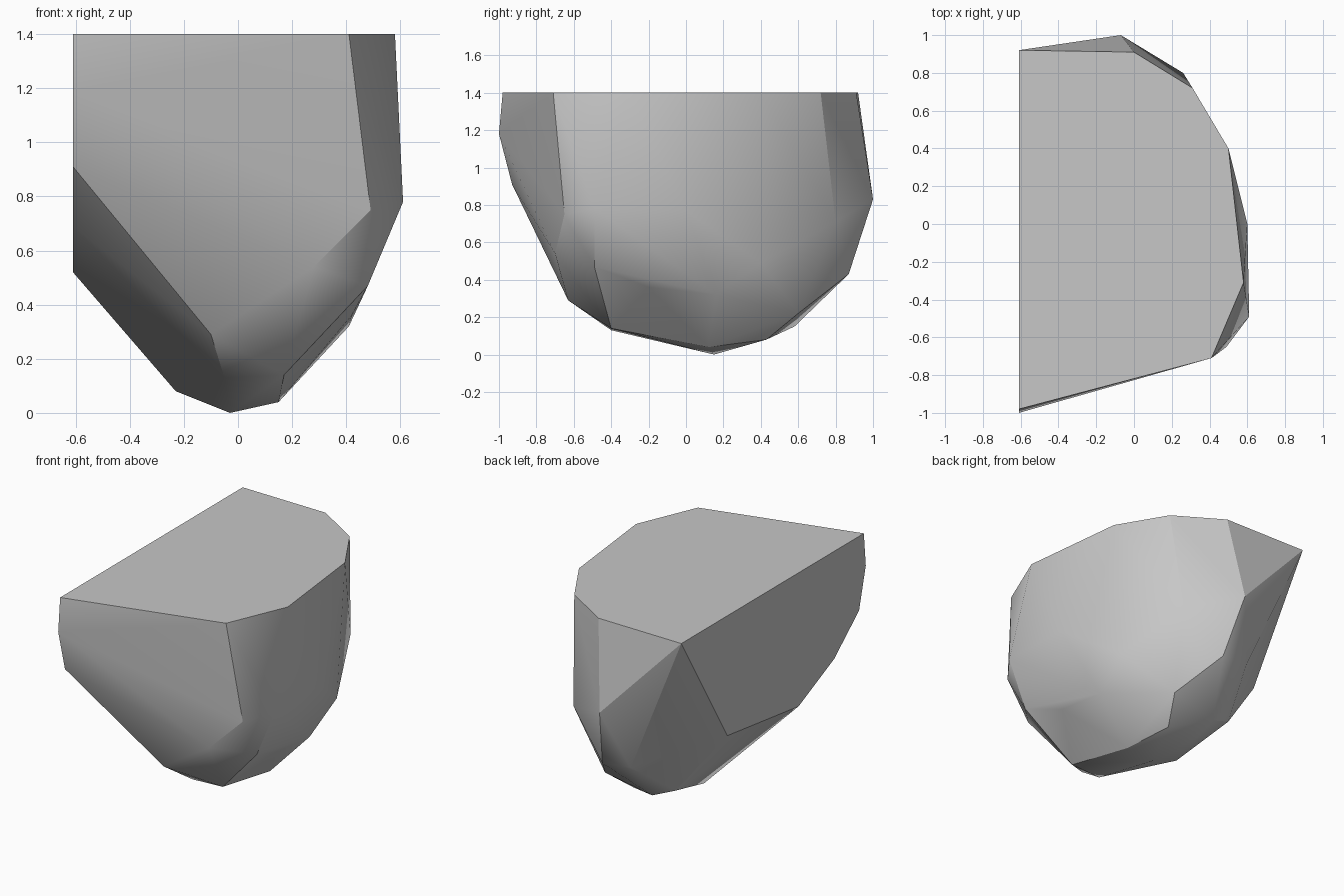
import bpy
import bmesh
import math
from mathutils import Vector


def remove_default_cube():
    cube = bpy.data.objects.get("Cube")
    if cube:
        bpy.data.objects.remove(cube, do_unlink=True)


def make_material(name, color):
    material = bpy.data.materials.new(name)
    material.use_nodes = True
    material.diffuse_color = color
    shader = material.node_tree.nodes["Principled BSDF"]
    shader.inputs["Base Color"].default_value = color
    return material


def hull_object(name, corner_groups, material):
    """Wrap a tight faceted skin around all the corner groups."""
    mesh = bpy.data.meshes.new(name)
    bm = bmesh.new()
    for group in corner_groups:
        for corner in group:
            bm.verts.new(Vector(corner))
    result = bmesh.ops.convex_hull(bm, input=bm.verts[:])
    loose = set(result["geom_interior"]) | set(result["geom_unused"])
    loose_verts = [v for v in loose if isinstance(v, bmesh.types.BMVert)]
    bmesh.ops.delete(bm, geom=loose_verts, context="VERTS")
    # Merge the coplanar triangles of the flat cut faces
    bmesh.ops.dissolve_limit(bm, angle_limit=math.radians(1),
                             verts=bm.verts[:], edges=bm.edges[:])
    bmesh.ops.recalc_face_normals(bm, faces=bm.faces[:])
    bm.to_mesh(mesh)
    bm.free()
    mesh.materials.append(material)
    obj = bpy.data.objects.new(name, mesh)
    bpy.context.collection.objects.link(obj)
    return obj


remove_default_cube()
stone_grey = make_material("stone grey", (0.57, 0.57, 0.57, 1))

top_height = 1.4
cut_side = -0.61

# Flat top outline
rim_outline = [(cut_side, 0.92), (0, 0.91), (0.31, 0.72), (0.5, 0.4),
               (0.58, -0.31), (0.41, -0.71), (cut_side, -0.98)]
rim = [(x, y, top_height) for x, y in rim_outline]

# Lower border of the vertical cut face on the right
cut_outline = [(-1, 1.18), (-0.93, 0.91), (-0.67, 0.69), (-0.3, 0.52),
               (0.44, 0.61)]
cut_border = [(cut_side, y, z) for y, z in cut_outline]

# Widest corners around the front, the left and the back
shoulder = [(0.49, -0.65, 0.75), (0.28, -0.7, 0.54), (0.61, -0.49, 0.78),
            (0.48, -0.49, 0.47), (0.6, 0, 0.77), (0.26, 0.8, 0.71),
            (-0.07, 1, 0.83), (-0.22, 0.89, 0.61)]

# Sloping corners between shoulder and underside
flank = [(0.44, 0.4, 0.49), (0.41, 0.16, 0.32), (0.42, -0.2, 0.36),
         (0.17, 0.6, 0.22), (0, 0.87, 0.43), (-0.2, 0.86, 0.45),
         (-0.31, 0.55, 0.21), (-0.1, -0.63, 0.29)]

# Rounded underside
underside = [(-0.05, -0.4, 0.13), (0.17, -0.4, 0.14), (0.15, 0.12, 0.04),
             (-0.23, 0.14, 0.08), (-0.03, 0.15, 0), (-0.16, 0.58, 0.15),
             (0.08, 0.43, 0.08)]

chunk = hull_object("rock_chunk",
                    [rim, cut_border, shoulder, flank, underside], stone_grey)

# Soft facets with crisp main edges, large faces staying flat
bpy.ops.object.select_all(action="DESELECT")
chunk.select_set(True)
bpy.context.view_layer.objects.active = chunk
bpy.ops.object.shade_smooth_by_angle(angle=math.radians(27))
weighted = chunk.modifiers.new("weighted_normals", "WEIGHTED_NORMAL")
weighted.keep_sharp = True
